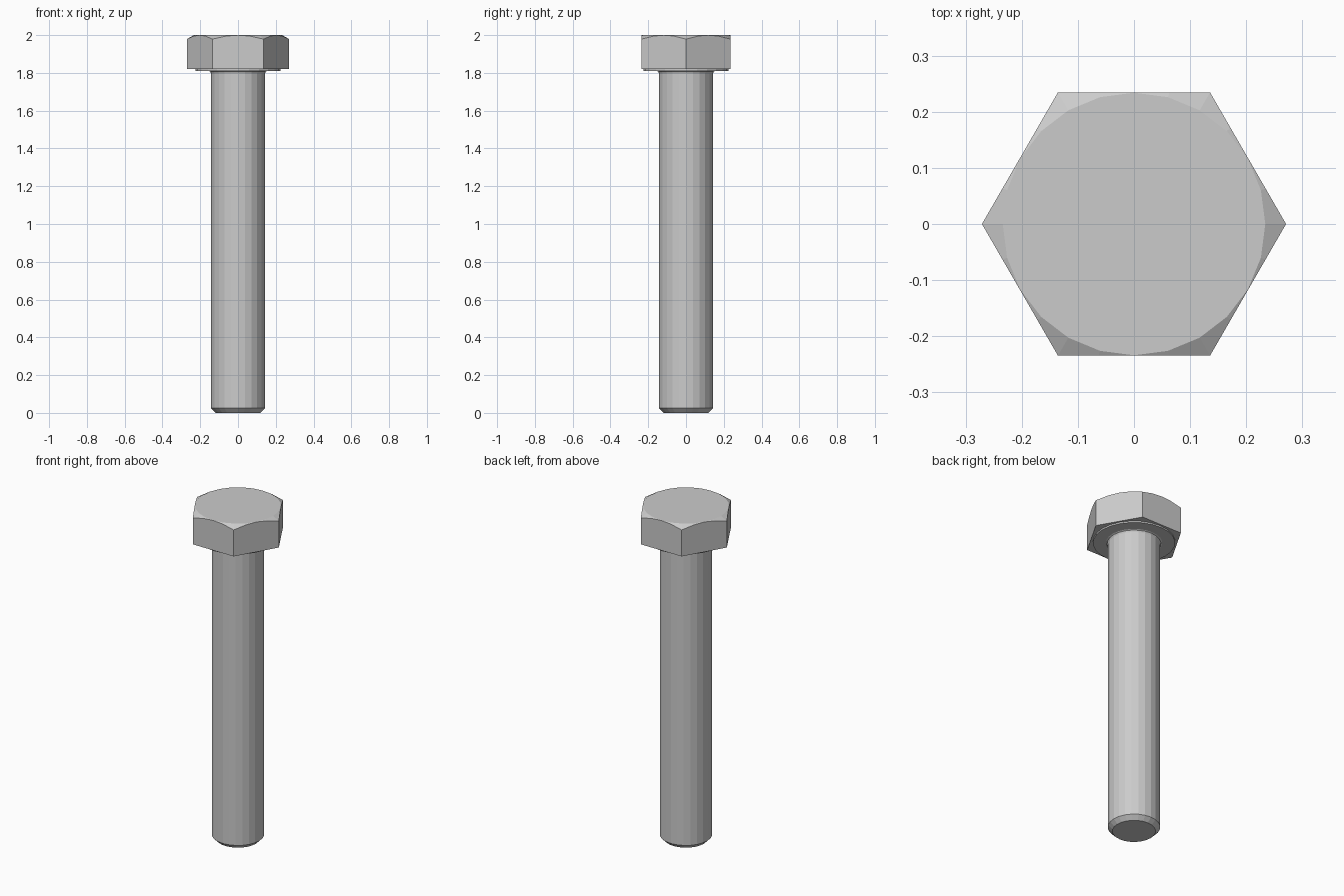
import bpy, bmesh, math

if "Cube" in bpy.data.objects:
    bpy.data.objects.remove(bpy.data.objects["Cube"])

N = 24  # sides of every round part


def loft(name, rings):
    """Closed solid from stacked rings; each ring maps an angle to (radius, z)."""
    bm = bmesh.new()
    loops = []
    for ring in rings:
        loop = []
        for i in range(N):
            a = math.tau * i / N
            r, z = ring(a)
            loop.append(bm.verts.new((r * math.cos(a), r * math.sin(a), z)))
        loops.append(loop)
    for lo, hi in zip(loops, loops[1:]):
        for i in range(N):
            j = (i + 1) % N
            bm.faces.new((lo[i], lo[j], hi[j], hi[i]))
    bm.faces.new(loops[0][::-1])
    bm.faces.new(loops[-1])
    mesh = bpy.data.meshes.new(name)
    bm.to_mesh(mesh)
    bm.free()
    obj = bpy.data.objects.new(name, mesh)
    bpy.context.collection.objects.link(obj)
    return obj


def circle(r, z):
    return lambda a: (r, z)


def hexagon(a, corner=0.271):
    """Distance to a hexagon's edge in direction a, corners on the x axis."""
    off = (a + 1e-9) % (math.pi / 3) - math.pi / 6
    return corner * math.cos(math.pi / 6) / math.cos(off)


TOP_R = 0.234
SLOPE = math.tan(math.radians(30))

# Hexagonal head with its corners cut by a shallow cone
loft("hex_head", [
    lambda a: (hexagon(a), 1.82),
    lambda a: (hexagon(a), 2.0 - (hexagon(a) - TOP_R) * SLOPE),
    circle(TOP_R, 2.0),
])

# Thin round bearing face under the head
loft("washer_face", [circle(0.224, 1.811), circle(0.224, 1.822)])

# Shank with chamfered tip and a small fillet below the head
loft("shank", [
    circle(0.118, 0.0), circle(0.143, 0.025), circle(0.143, 1.797),
    circle(0.147, 1.807), circle(0.156, 1.812),
])
